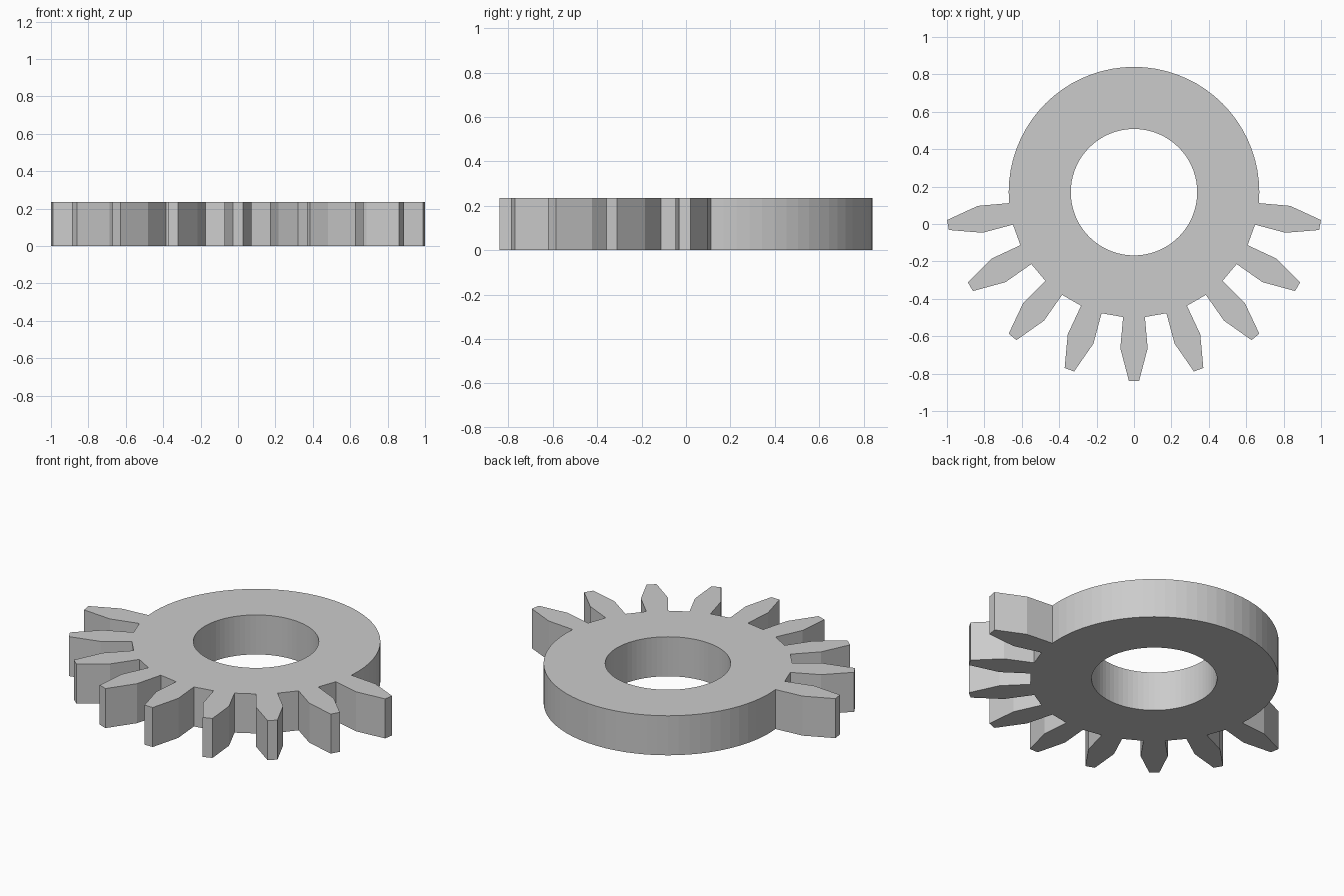
import bpy, bmesh
from math import sin, cos, radians

if "Cube" in bpy.data.objects:
    bpy.data.objects.remove(bpy.data.objects["Cube"])

CY, HEIGHT = 0.17, 0.235          # gear axis offset and thickness
R_HOLE, R_ROOT = 0.338, 0.67
SEGS, TEETH, PITCH = 72, 9, 20    # 5 degree facets, 20 degree tooth spacing
# half tooth: (radius along tooth axis, half width)
FLANK = [(0.835, 0.073), (1.01, 0.027)]

bm = bmesh.new()


def polar(r, deg, side=0.0):
    """Vertex at radius r and angle from -y, shifted sideways."""
    a = radians(deg)
    return bm.verts.new((r * sin(a) + side * cos(a),
                         CY - r * cos(a) + side * sin(a), 0))


def root_radius(deg):
    """Gaps between teeth are flat; elsewhere the rim is round."""
    d = (deg + 180) % 360 - 180
    in_gap = abs(d) < 80 and round(d) % PITCH == 10
    return R_ROOT * cos(radians(5)) if in_gap else R_ROOT


# Ring body
angles = [i * 360 / SEGS for i in range(SEGS)]
outer = [polar(root_radius(a), a) for a in angles]
inner = [polar(R_HOLE, a) for a in angles]
for i in range(SEGS):
    j = (i + 1) % SEGS
    bm.faces.new((inner[i], outer[i], outer[j], inner[j]))

# Teeth on the front half, sharing the rim vertices
for k in range(-(TEETH // 2), TEETH // 2 + 1):
    c = k * PITCH * SEGS // 360
    deg = k * PITCH
    right = [polar(r, deg, w) for r, w in FLANK]
    left = [polar(r, deg, -w) for r, w in reversed(FLANK)]
    bm.faces.new([outer[(c + 1) % SEGS], outer[c % SEGS], outer[(c - 1) % SEGS]]
                 + left[::-1] + right[::-1])

# Thickness
ext = bmesh.ops.extrude_face_region(bm, geom=bm.faces[:], use_keep_orig=True)
top = [v for v in ext["geom"] if isinstance(v, bmesh.types.BMVert)]
bmesh.ops.translate(bm, vec=(0, 0, HEIGHT), verts=top)
bmesh.ops.recalc_face_normals(bm, faces=bm.faces[:])

mesh = bpy.data.meshes.new("sector_gear")
bm.to_mesh(mesh)
bm.free()
bpy.context.collection.objects.link(bpy.data.objects.new("sector_gear", mesh))
